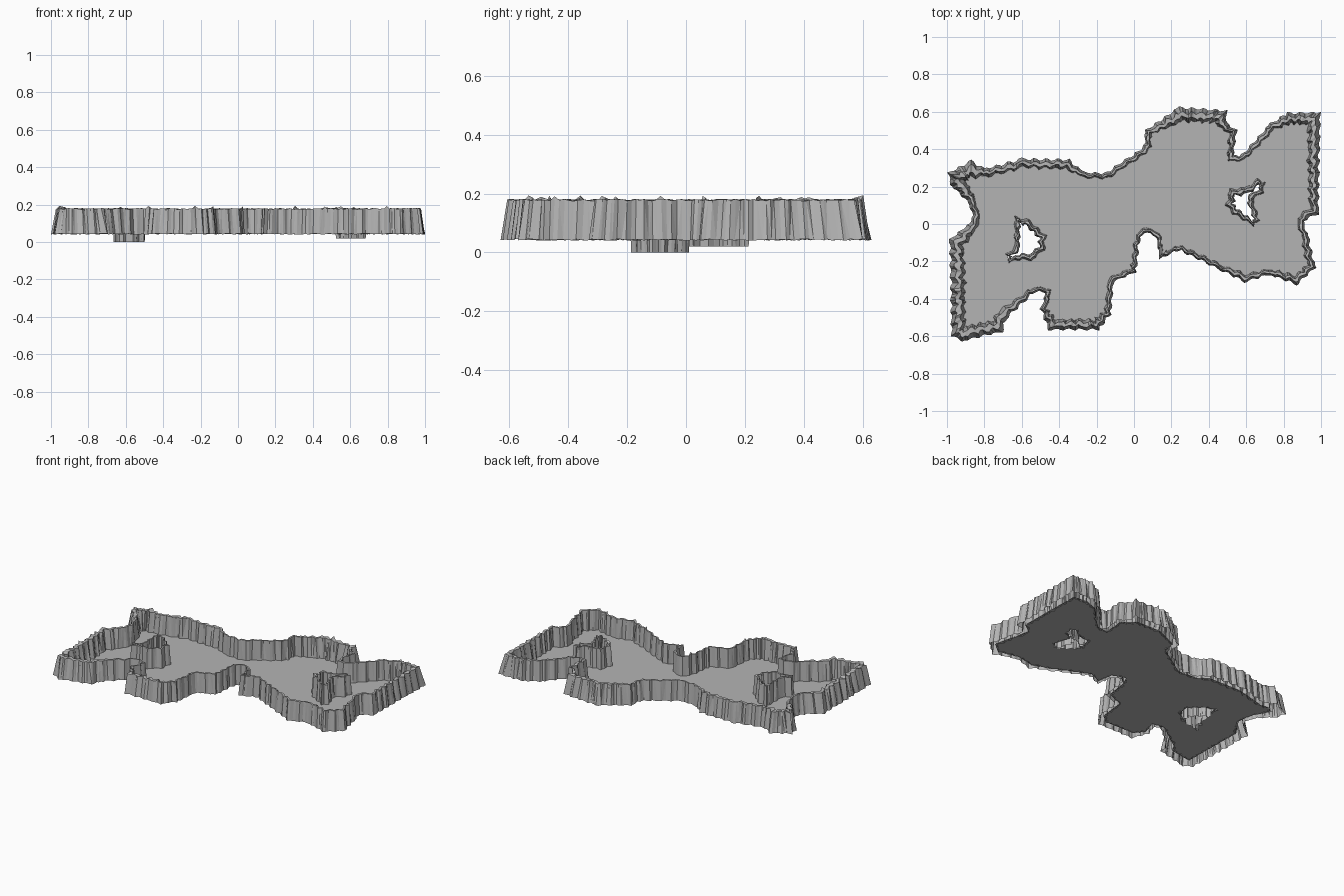
import bpy, bmesh, random
from mathutils import Vector

if "Cube" in bpy.data.objects:
    bpy.data.objects.remove(bpy.data.objects["Cube"])

random.seed(4)
FLOOR_Z = 0.047
RIM_Z = 0.178

ROCK = bpy.data.materials.new("dark_rock")
ROCK.diffuse_color = (.455, .455, .455, 1)
ROCK.use_nodes = True
ROCK.node_tree.nodes["Principled BSDF"].inputs["Base Color"].default_value = ROCK.diffuse_color

# Outlines run clockwise: x, y, wall thickness towards the inside
ARENA = [
    (-1.0, .275, .09), (-.87, .345, .08), (-.80, .30, .045), (-.60, .355, .05),
    (-.345, .35, .05), (-.275, .285, .03), (-.16, .275, .03), (.045, .41, .035),
    (.06, .505, .04), (.24, .63, .08), (.50, .61, .07), (.50, .54, .04),
    (.555, .505, .04), (.535, .37, .03), (.575, .375, .03), (.725, .54, .04),
    (.82, .60, .06), (1.0, .60, .07), (.99, .05, .05), (.91, .015, .03),
    (.94, -.08, .04), (.975, -.235, .04), (.87, -.33, .045), (.725, -.275, .03),
    (.59, -.315, .04), (.46, -.25, .03), (.24, -.145, .025), (.135, -.19, .025),
    (.115, -.07, .025), (.055, -.05, .025), (.035, -.09, .025), (.015, -.26, .03),
    (-.105, -.31, .03), (-.12, -.485, .035), (-.185, -.57, .055), (-.46, -.57, .06),
    (-.505, -.455, .03), (-.475, -.37, .025), (-.525, -.365, .025), (-.68, -.51, .06),
    (-.70, -.58, .07), (-.92, -.63, .08), (-.98, -.60, .08), (-.99, -.08, .08),
    (-.87, .015, .04), (-.88, .10, .04), (-.985, .21, .08)]

LEFT_PIT = [
    (-.64, .045, .03), (-.56, .025, .035), (-.465, -.06, .035), (-.475, -.14, .035),
    (-.55, -.20, .035), (-.61, -.195, .03), (-.67, -.21, .022), (-.69, -.16, .022),
    (-.645, -.13, .03)]

RIGHT_PIT = [
    (.485, .10, .04), (.51, .19, .04), (.60, .20, .035), (.66, .245, .03),
    (.705, .225, .022), (.695, .165, .03), (.64, .13, .03), (.675, .02, .03),
    (.64, -.015, .022), (.525, .05, .035)]


def inset(outline):
    """Outer and inset corner points, offset along mitred normals."""
    outer = [Vector(p[:2]) for p in outline]
    inner = []
    for i, p in enumerate(outer):
        d1 = (p - outer[i - 1]).normalized()
        d2 = (outer[(i + 1) % len(outer)] - p).normalized()
        n = Vector((d1.y + d2.y, -d1.x - d2.x)) / max(.4, 1 + d1.dot(d2))
        if n.length > 1.6:
            n = n.normalized() * 1.6
        inner.append(p + n * outline[i][2])
    return outer, inner


def add_object(name, bm):
    mesh = bpy.data.meshes.new(name)
    bm.to_mesh(mesh)
    bm.free()
    mesh.materials.append(ROCK)
    ob = bpy.data.objects.new(name, mesh)
    bpy.context.collection.objects.link(ob)
    return ob


def rock_wall(name, outline, z_outer, z_inner):
    """Folded rock sheet: outer foot, two rim lines, inner foot."""
    outer, inner = inset(outline)
    bm = bmesh.new()
    columns = []
    for i in range(len(outer)):
        j = (i + 1) % len(outer)
        steps = max(2, round((outer[j] - outer[i]).length / .016))
        for k in range(steps):
            f = k / steps
            a, b = outer[i].lerp(outer[j], f), inner[i].lerp(inner[j], f)
            # Every fourth-step scallop pushes the whole column inwards
            fold = (b - a).normalized() * (0, .004, .013, .010)[k % 4]
            fold *= random.uniform(.7, 1.2)
            lift = random.uniform(-.004, .004)
            if random.random() < .02:
                lift += .012
            foot = z_outer + random.uniform(-.003, .003)
            rows = ((0, foot),
                    (.34 + random.uniform(-.1, .08), RIM_Z + lift),
                    (.66 + random.uniform(-.08, .1), RIM_Z + lift * .5),
                    (.92 + random.uniform(-.08, .08), z_inner))
            columns.append([bm.verts.new((*(a.lerp(b, t) + fold), z)) for t, z in rows])
    for i, c in enumerate(columns):
        prev = columns[i - 1]
        for r in range(3):
            bm.faces.new((prev[r], c[r], c[r + 1], prev[r + 1]))
    bmesh.ops.triangulate(bm, faces=bm.faces[:])
    bmesh.ops.recalc_face_normals(bm, faces=bm.faces[:])
    # An open sheet has no inside, so make the rim point up
    bm.normal_update()
    if sum(face.normal.z * face.calc_area() for face in bm.faces) < 0:
        bmesh.ops.reverse_faces(bm, faces=bm.faces[:])
    return add_object(name, bm)


# Outer cliff, and the two pits whose hole side reaches below the floor
rock_wall("outer_cliff", ARENA, .043, FLOOR_Z - .004)
rock_wall("left_pit_wall", LEFT_PIT, FLOOR_Z - .004, 0)
rock_wall("right_pit_wall", RIGHT_PIT, FLOOR_Z - .004, .02)

# Flat floor filled between the cliff's inner foot and the pit walls
bm = bmesh.new()
for outline, t in ((ARENA, .88), (LEFT_PIT, .4), (RIGHT_PIT, .4)):
    outer, inner = inset(outline)
    ring = [bm.verts.new((*a.lerp(b, t), FLOOR_Z)) for a, b in zip(outer, inner)]
    for i, v in enumerate(ring):
        bm.edges.new((ring[i - 1], v))
bmesh.ops.triangle_fill(bm, use_beauty=True, use_dissolve=False,
                        edges=bm.edges[:], normal=(0, 0, 1))
for face in bm.faces:
    face.normal_update()
    if face.normal.z < 0:
        face.normal_flip()
add_object("floor", bm)
